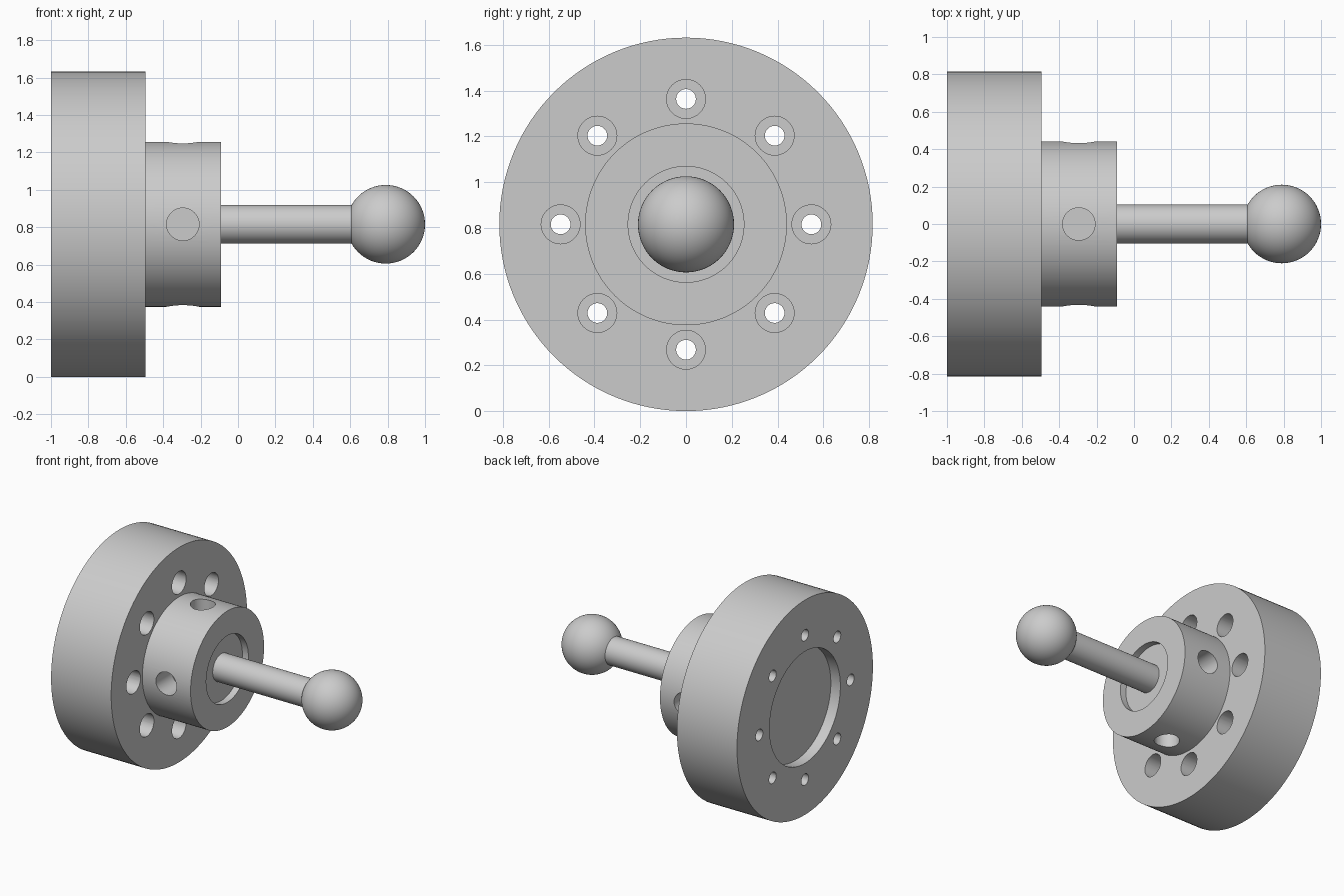
import bpy, bmesh
from math import pi, cos, sin, radians
from mathutils import Matrix, Vector

cube = bpy.data.objects.get("Cube")
if cube:
    bpy.data.objects.remove(cube, do_unlink=True)

AXIS_Z = 0.816

steel = bpy.data.materials.new("light grey metal")
steel.use_nodes = True
GREY = (0.6, 0.6, 0.6, 1)
steel.diffuse_color = GREY
steel.node_tree.nodes["Principled BSDF"].inputs["Base Color"].default_value = GREY


def lathe(name, profile, steps=128):
    """Spin (x, radius) points around the horizontal main axis."""
    bm = bmesh.new()
    verts = [bm.verts.new((x, 0, r)) for x, r in profile]
    edges = [bm.edges.new(pair) for pair in zip(verts, verts[1:])]
    bmesh.ops.spin(bm, geom=verts + edges, cent=(0, 0, 0), axis=(1, 0, 0),
                   angle=2 * pi, steps=steps, use_merge=True)
    bmesh.ops.remove_doubles(bm, verts=bm.verts, dist=1e-5)
    bmesh.ops.recalc_face_normals(bm, faces=bm.faces)
    mesh = bpy.data.meshes.new(name)
    bm.to_mesh(mesh)
    bm.free()
    mesh.materials.append(steel)
    obj = bpy.data.objects.new(name, mesh)
    obj.location.z = AXIS_Z
    bpy.context.collection.objects.link(obj)
    return obj


def smooth(obj):
    bpy.ops.object.select_all(action='DESELECT')
    obj.select_set(True)
    bpy.context.view_layer.objects.active = obj
    bpy.ops.object.shade_smooth_by_angle(angle=radians(30))


def drill(bm, radius, start, end):
    """Add a drill cylinder between two points."""
    start, end = Vector(start), Vector(end)
    turn = (end - start).to_track_quat('Z', 'Y').to_matrix().to_4x4()
    bmesh.ops.create_cone(bm, cap_ends=True, segments=40, radius1=radius,
                          radius2=radius, depth=(end - start).length,
                          matrix=Matrix.Translation((start + end) / 2) @ turn)


def cut(target, name, drills):
    bm = bmesh.new()
    for args in drills:
        drill(bm, *args)
    mesh = bpy.data.meshes.new(name)
    bm.to_mesh(mesh)
    bm.free()
    mesh.materials.append(steel)
    cutter = bpy.data.objects.new(name, mesh)
    cutter.location.z = AXIS_Z
    bpy.context.collection.objects.link(cutter)
    cutter.hide_render = True
    cutter.display_type = 'WIRE'
    mod = target.modifiers.new(name, 'BOOLEAN')
    mod.operation = 'DIFFERENCE'
    mod.solver = 'EXACT'
    mod.object = cutter
    bpy.context.view_layer.objects.active = target
    bpy.ops.object.modifier_apply(modifier=mod.name)
    bpy.data.objects.remove(cutter, do_unlink=True)


# Flange with hub, recessed at both ends
body = lathe("flanged_hub", [(-0.92, 0), (-0.92, 0.425), (-1, 0.425), (-1, 0.816),
                             (-0.495, 0.816), (-0.495, 0.441), (-0.09, 0.441),
                             (-0.09, 0.253), (-0.14, 0.253), (-0.14, 0)])

# Eight bolt holes, then their wide counterbores, then four radial hub holes
ring = [(0.548 * cos(i * pi / 4), 0.548 * sin(i * pi / 4)) for i in range(8)]
cut(body, "bolt_holes", [(0.043, (-1.1, y, z), (-0.4, y, z)) for y, z in ring])
cut(body, "counterbores", [(0.085, (-0.75, y, z), (-0.4, y, z)) for y, z in ring])
cross = [(1, 0), (-1, 0), (0, 1), (0, -1)]
cut(body, "hub_holes", [(0.087, (-0.295, y * 0.25, z * 0.25),
                         (-0.295, y * 0.6, z * 0.6)) for y, z in cross])
smooth(body)

# Rod standing in the hub recess
smooth(lathe("rod", [(-0.15, 0), (-0.15, 0.104), (0.65, 0.104), (0.65, 0)], 64))

# Ball on the end of the rod
arc = [(0.79 - 0.21 * cos(i * pi / 32), 0.21 * sin(i * pi / 32)) for i in range(33)]
smooth(lathe("ball_knob", arc, 64))
